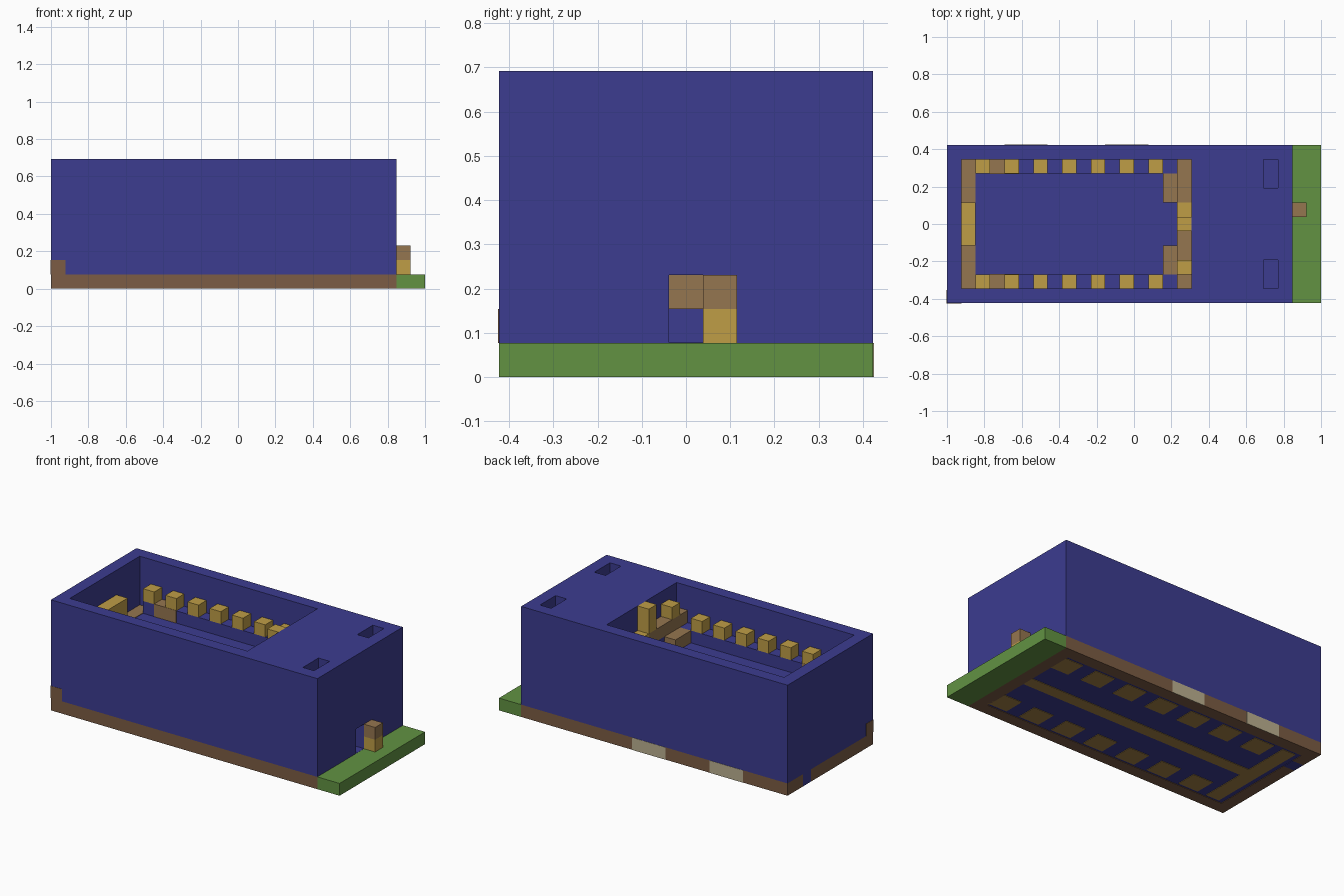
import bpy
import bmesh

U = 1 / 13  # one block; the model is laid out on a 26 x 11 x 9 block grid

cube = bpy.data.objects.get("Cube")
if cube:
    bpy.data.objects.remove(cube, do_unlink=True)


def material(name, r, g, b):
    m = bpy.data.materials.new(name)
    m.use_nodes = True
    m.diffuse_color = (r, g, b, 1)
    m.node_tree.nodes["Principled BSDF"].inputs["Base Color"].default_value = (r, g, b, 1)
    return m


BLUE = material("deep blue", .045, .045, .28)
GREEN = material("grass green", .122, .29, .055)
BROWN = material("earth brown", .2, .107, .058)
TAN = material("wood tan", .3, .18, .08)
GOLD = material("gold", .52, .34, .062)
SAND = material("pale sand", .5, .44, .28)
OCHRE = material("dark ochre", .36, .22, .06)


def blocks(name, mat, boxes):
    """One object made of boxes, each (x0, x1, y0, y1, z0, z1) in blocks."""
    bm = bmesh.new()
    for x0, x1, y0, y1, z0, z1 in boxes:
        made = bmesh.ops.create_cube(bm, size=1)["verts"]
        for v in made:
            v.co = (((x1 if v.co.x > 0 else x0) - 13) * U,
                    ((y1 if v.co.y > 0 else y0) - 5.5) * U,
                    (z1 if v.co.z > 0 else z0) * U)
    mesh = bpy.data.meshes.new(name)
    bm.to_mesh(mesh)
    bm.free()
    mesh.materials.append(mat)
    ob = bpy.data.objects.new(name, mesh)
    bpy.context.collection.objects.link(ob)
    return ob


def both(x0, x1, y0, y1, z0, z1):
    """A box and its mirror across the long axis."""
    return [(x0, x1, y0, y1, z0, z1), (x0, x1, 11 - y1, 11 - y0, z0, z1)]


def carve(body, box):
    cutter = blocks("cutter", BLUE, [box])
    cutter.hide_render = True
    mod = body.modifiers.new("carve", "BOOLEAN")
    mod.operation = "DIFFERENCE"
    mod.solver = "EXACT"
    mod.object = cutter
    bpy.context.view_layer.objects.active = body
    bpy.ops.object.modifier_apply(modifier=mod.name)
    bpy.data.objects.remove(cutter, do_unlink=True)


# Main body with a sunken basin, side ledges, two top slots and a doorway
body = blocks("main_body", BLUE, [(0, 24, 0, 11, 1, 9)])
carve(body, (1, 17, 1, 10, 6, 9.5))
carve(body, (2, 16, 2, 9, 5, 6.5))
for slot in both(22, 23, 8, 10, 7, 9.5):
    carve(body, slot)
carve(body, (22, 24.5, 5, 6, 1.01, 3))
carve(body, (1, 2.01, 1, 10, 5, 6.5))
blocks("body_core", BLUE, [(.9, 23.1, .9, 10.1, .04, 1.02)])

# Earth rim around the foot, with a blue gap and pale patches
blocks("earth_rim", BROWN, [
    (0, 24, 0, 1, 0, 1), (0, 24, 10, 11, 0, 1),
    (0, 1, 1, 8, 0, 1), (0, 1, 9, 10, 0, 1), (23, 24, 1, 10, 0, 1)])
blocks("rim_gap", BLUE, [(0, 1, 8, 9, 0, 1)])
blocks("corner_patch", BROWN, [(-.02, 1, -.02, .9, 1, 2)])
blocks("pale_patches", SAND, [(x, x + 3, 10.9, 11.02, 0, 1) for x in (4, 11)])

# Grass step and doorway post
blocks("grass_step", GREEN, [(24, 26, 0, 11, 0, 1)])
blocks("post_base", GOLD, [(24, 25, 6, 7, 1, 2)])
blocks("post_top", TAN, [(24, 25, 6, 7, 2, 3)])
blocks("doorway_lintel", TAN, [(22, 23, 5, 6, 2, 3)])

# Gold blocks along both sides and ends of the basin
side_gold = []
for x in range(2, 15, 2):
    side_gold += both(x, x + 1, 9, 10, 6, 7)
blocks("side_gold_blocks", GOLD, side_gold)
blocks("rear_bench", GOLD, [(1, 2, 4, 7, 5, 7)])
blocks("end_gold_blocks", GOLD, [
    (16, 17, 6, 7, 6, 7), (16, 17, 5, 6, 7, 9), (16, 17, 2, 3, 7, 8)])

# Wooden blocks of the basin
blocks("side_wood", TAN, both(3, 5, 8.98, 10, 5, 6.03))
blocks("rear_wood", TAN, both(1, 2, 7, 10, 4.5, 5.04))
blocks("inner_wood", TAN, both(15, 16, 7, 9, 5, 6))
blocks("end_wood", TAN, [
    (16, 17, 9, 10, 6, 7), (16, 17, 7, 9, 6, 7), (16, 17, 5, 6, 6, 7),
    (16, 17, 1, 5, 6, 7)])

# Flat panels on the underside
panels = []
for i in range(7):
    x = 3.4 + 3 * i
    panels += both(x, x + 1.8, 8.1, 9.8, 0, .1)
blocks("underside_panels", OCHRE, panels)
blocks("underside_keel", OCHRE, [(2.6, 23, 5, 6, 0, .1), (1.4, 2.6, 1.2, 9.8, 0, .1)])
